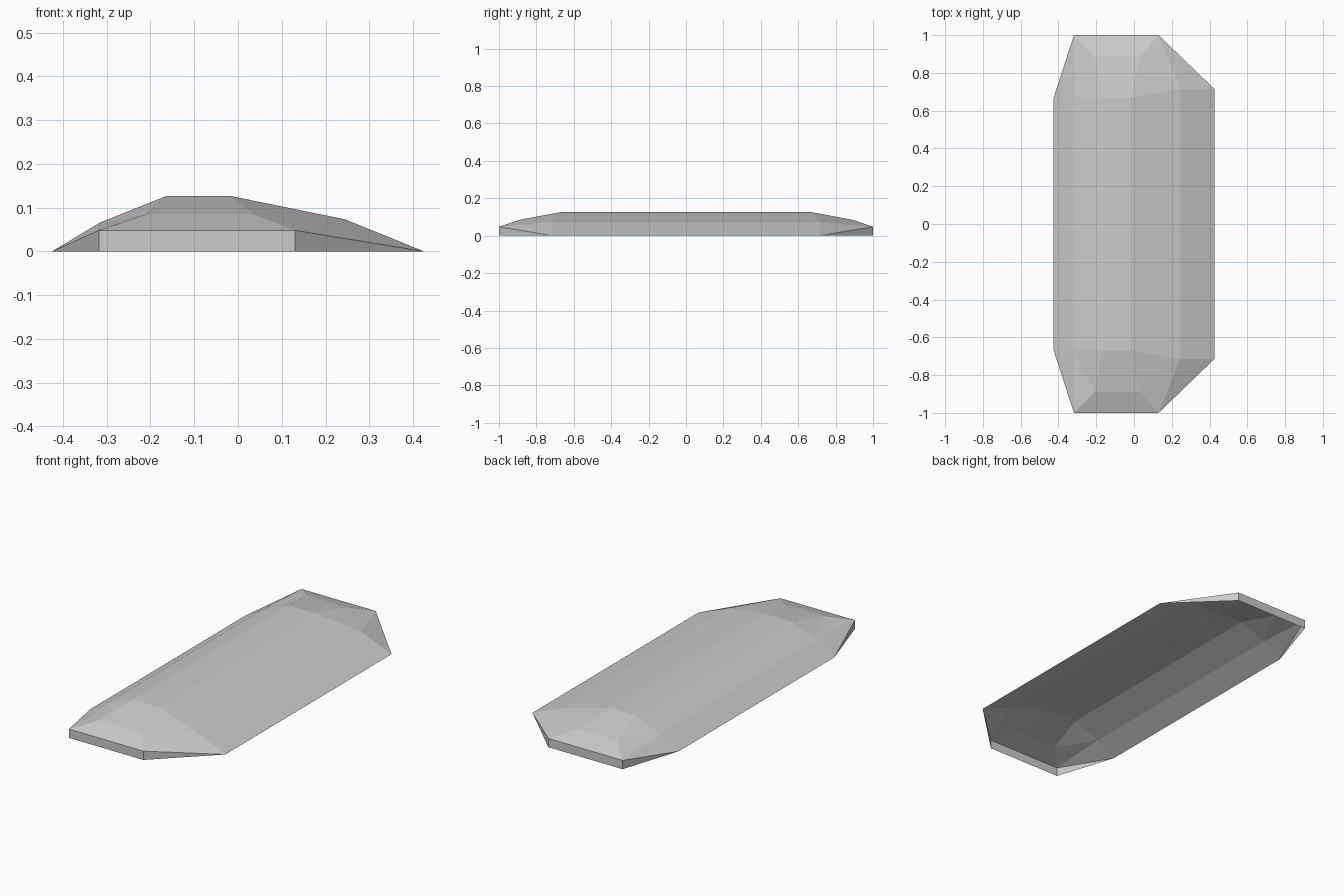
import bpy, bmesh

if "Cube" in bpy.data.objects:
    bpy.data.objects.remove(bpy.data.objects["Cube"])

grey = bpy.data.materials.new("light grey")
grey.diffuse_color = (0.6, 0.6, 0.6, 1)
grey.use_nodes = True
grey.node_tree.nodes["Principled BSDF"].inputs["Base Color"].default_value = grey.diffuse_color

# Long ribs: (x, z, half length), from the left rim over the crown to the right rim
RIBS = [(-0.425, 0, 0.67), (-0.315, 0.066, 0.67), (-0.165, 0.126, 0.67),
        (-0.015, 0.126, 0.67), (0.245, 0.073, 0.715), (0.425, 0, 0.715)]
# End cap points: (x, y, z) two shoulders, two lip corners, two ground corners
CAP = [(-0.21, 0.89, 0.085), (0.035, 0.89, 0.085),
       (-0.318, 1, 0.048), (0.13, 1, 0.048), (-0.318, 1, 0), (0.13, 1, 0)]

bm = bmesh.new()


def build_end(side):
    """Facets closing one end; returns the rib end points."""
    r = [bm.verts.new((x, side * y, z)) for x, z, y in RIBS]
    sl, sr, ll, lr, gl, gr = [bm.verts.new((x, side * y, z)) for x, y, z in CAP]
    facets = [(r[0], r[1], ll), (r[1], sl, ll), (r[1], r[2], sl),
              (r[2], r[3], sr, sl), (r[3], r[4], sr), (r[4], lr, sr),
              (r[4], r[5], lr), (sl, sr, lr, ll),            # sloping cap
              (ll, lr, gr, gl), (r[0], ll, gl), (lr, r[5], gr)]  # upright lip
    for f in facets:
        bm.faces.new(f if side < 0 else f[::-1])
    return r


front, back = build_end(-1), build_end(1)

# Long facets between the two ends, open underneath
for i in range(len(RIBS) - 1):
    bm.faces.new((front[i], front[i + 1], back[i + 1], back[i]))

# Face everything outwards from the crown
bmesh.ops.recalc_face_normals(bm, faces=bm.faces)
crown = max(bm.faces, key=lambda f: f.calc_center_median().z)
if crown.normal.z < 0:
    bmesh.ops.reverse_faces(bm, faces=bm.faces)

mesh = bpy.data.meshes.new("faceted_shell")
bm.to_mesh(mesh)
bm.free()
mesh.materials.append(grey)
bpy.context.collection.objects.link(bpy.data.objects.new("faceted_shell", mesh))
